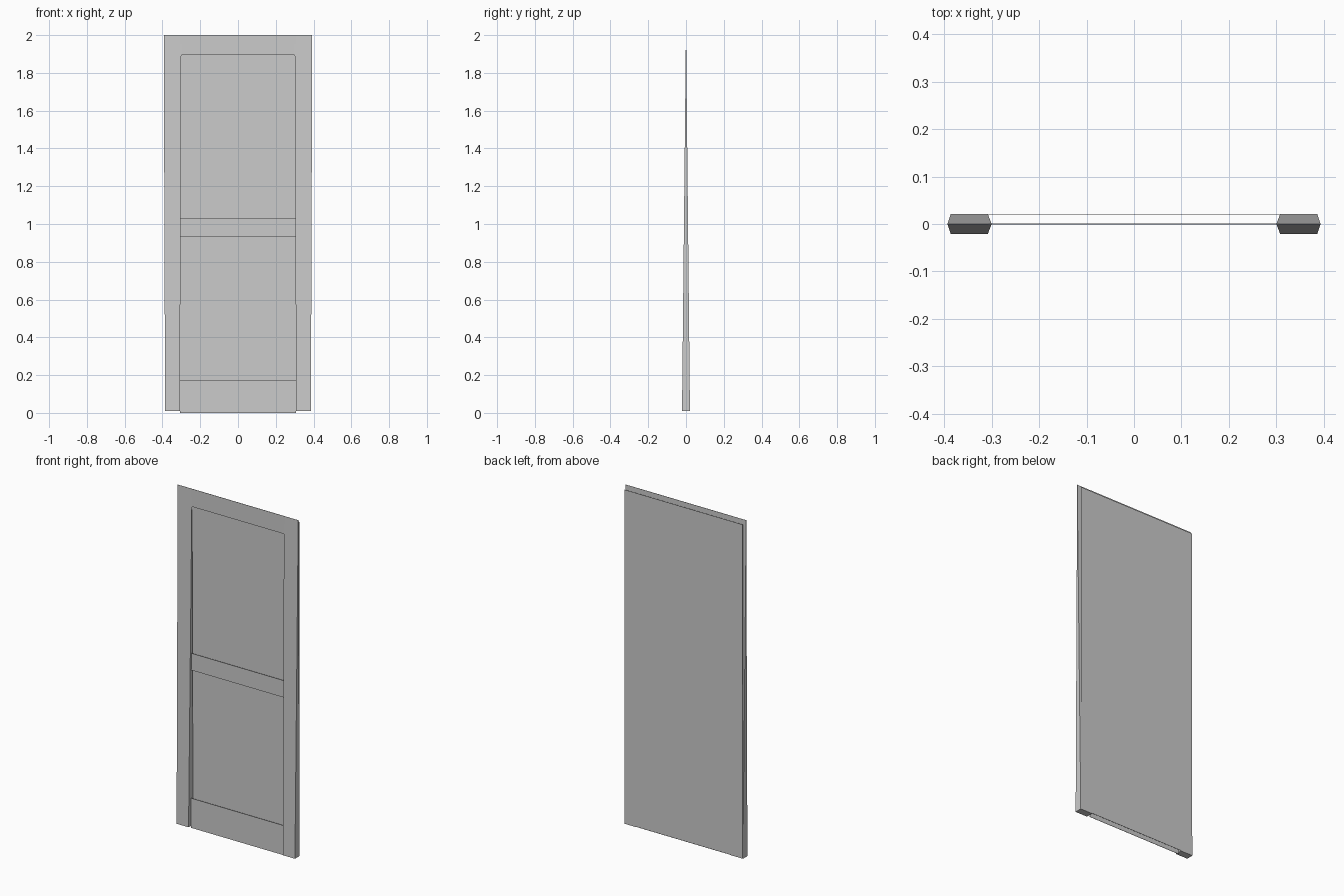
import bpy

if "Cube" in bpy.data.objects:
    bpy.data.objects.remove(bpy.data.objects["Cube"])


def tapered_box(name, bottom, top, z0, z1):
    """Box whose bottom and top rectangles (x0, x1, y0, y1) may differ."""
    verts = []
    for (x0, x1, y0, y1), z in ((bottom, z0), (top, z1)):
        verts += [(x0, y0, z), (x1, y0, z), (x1, y1, z), (x0, y1, z)]
    faces = [(3, 2, 1, 0), (4, 5, 6, 7)]
    faces += [(i, (i + 1) % 4, (i + 1) % 4 + 4, i + 4) for i in range(4)]
    mesh = bpy.data.meshes.new(name)
    mesh.from_pydata(verts, [], faces)
    ob = bpy.data.objects.new(name, mesh)
    bpy.context.collection.objects.link(ob)
    return ob


# Side stiles: wedges, thick at the foot and thinning to an edge at the top
for side, name in ((-1, "left_stile"), (1, "right_stile")):
    xb = sorted((side * 0.308, side * 0.386))
    xt = sorted((side * 0.30, side * 0.393))
    tapered_box(name, (*xb, -0.021, 0.021), (*xt, -0.0005, 0.0005), 0.01, 2.0)

# Thin rails between the stiles
for name, z0, z1 in (("bottom_rail", 0.0, 0.175),
                     ("middle_rail", 0.93, 1.03),
                     ("top_rail", 1.895, 2.0)):
    rect = (-0.306, 0.306, -0.001, 0.001)
    tapered_box(name, rect, rect, z0, z1)

# Thin backing panel seen through the two openings
rect = (-0.385, 0.385, 0.0202, 0.0212)
tapered_box("back_panel", rect, rect, 0.012, 1.98)
